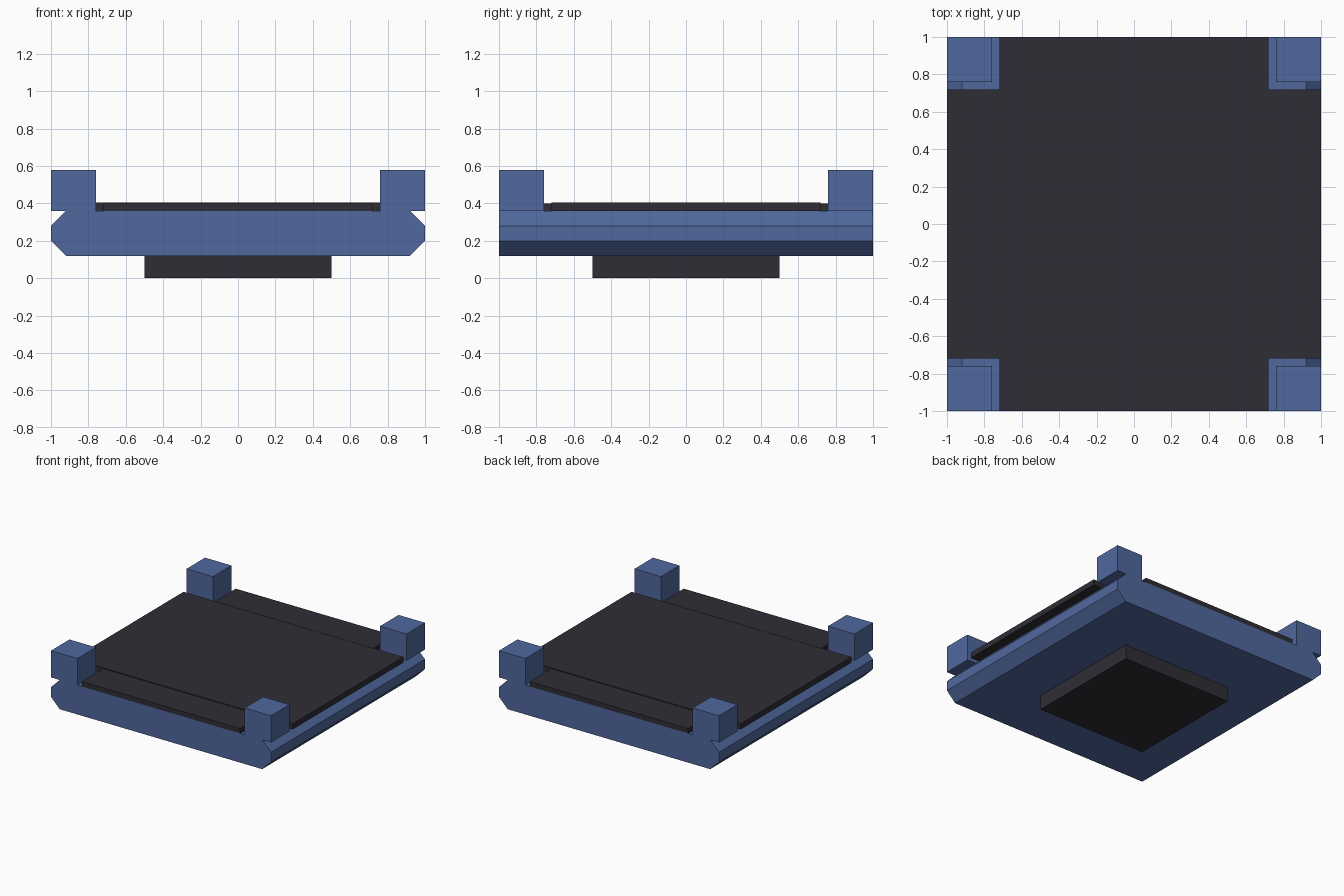
import bpy

if "Cube" in bpy.data.objects:
    bpy.data.objects.remove(bpy.data.objects["Cube"])


def material(name, rgb):
    m = bpy.data.materials.new(name)
    m.diffuse_color = (*rgb, 1.0)
    m.use_nodes = True
    m.node_tree.nodes["Principled BSDF"].inputs["Base Color"].default_value = m.diffuse_color
    return m


BLUE = material("steel_blue", (0.08, 0.14, 0.34))
DARK = material("charcoal", (0.027, 0.027, 0.036))


def prism(name, profile, y0, y1, mat):
    """Extrude an anticlockwise (x, z) profile from y0 to y1."""
    n = len(profile)
    verts = [(x, y0, z) for x, z in profile] + [(x, y1, z) for x, z in profile]
    faces = [list(range(n)), list(range(2 * n - 1, n - 1, -1))]
    faces += [[i, i + n, (i + 1) % n + n, (i + 1) % n] for i in range(n)]
    mesh = bpy.data.meshes.new(name)
    mesh.from_pydata(verts, [], faces)
    mesh.materials.append(mat)
    obj = bpy.data.objects.new(name, mesh)
    bpy.context.collection.objects.link(obj)
    return obj


def box(name, x0, x1, y0, y1, z0, z1, mat):
    return prism(name, [(x0, z0), (x1, z0), (x1, z1), (x0, z1)], y0, y1, mat)


# Foot pad under the slab
box("foot_pad", -0.5, 0.5, -0.5, 0.5, 0.0, 0.12, DARK)

# Slab with bevelled left and right edges
right = [(0.92, 0.12), (1.0, 0.20), (1.0, 0.28), (0.92, 0.36)]
prism("slab", right + [(-x, z) for x, z in reversed(right)], -1, 1, BLUE)

# Cross-shaped deck: two overlapping plates, the side-to-side one slightly higher
box("deck_lengthwise", -0.72, 0.72, -1, 1, 0.36, 0.40, DARK)
box("deck_crosswise", -1, 1, -0.72, 0.72, 0.36, 0.406, DARK)

# Four corner posts
for sx, side in ((-1, "left"), (1, "right")):
    for sy, end in ((-1, "front"), (1, "back")):
        xs, ys = sorted((sx * 0.76, sx)), sorted((sy * 0.76, sy))
        box(f"corner_post_{end}_{side}", *xs, *ys, 0.36, 0.58, BLUE)
